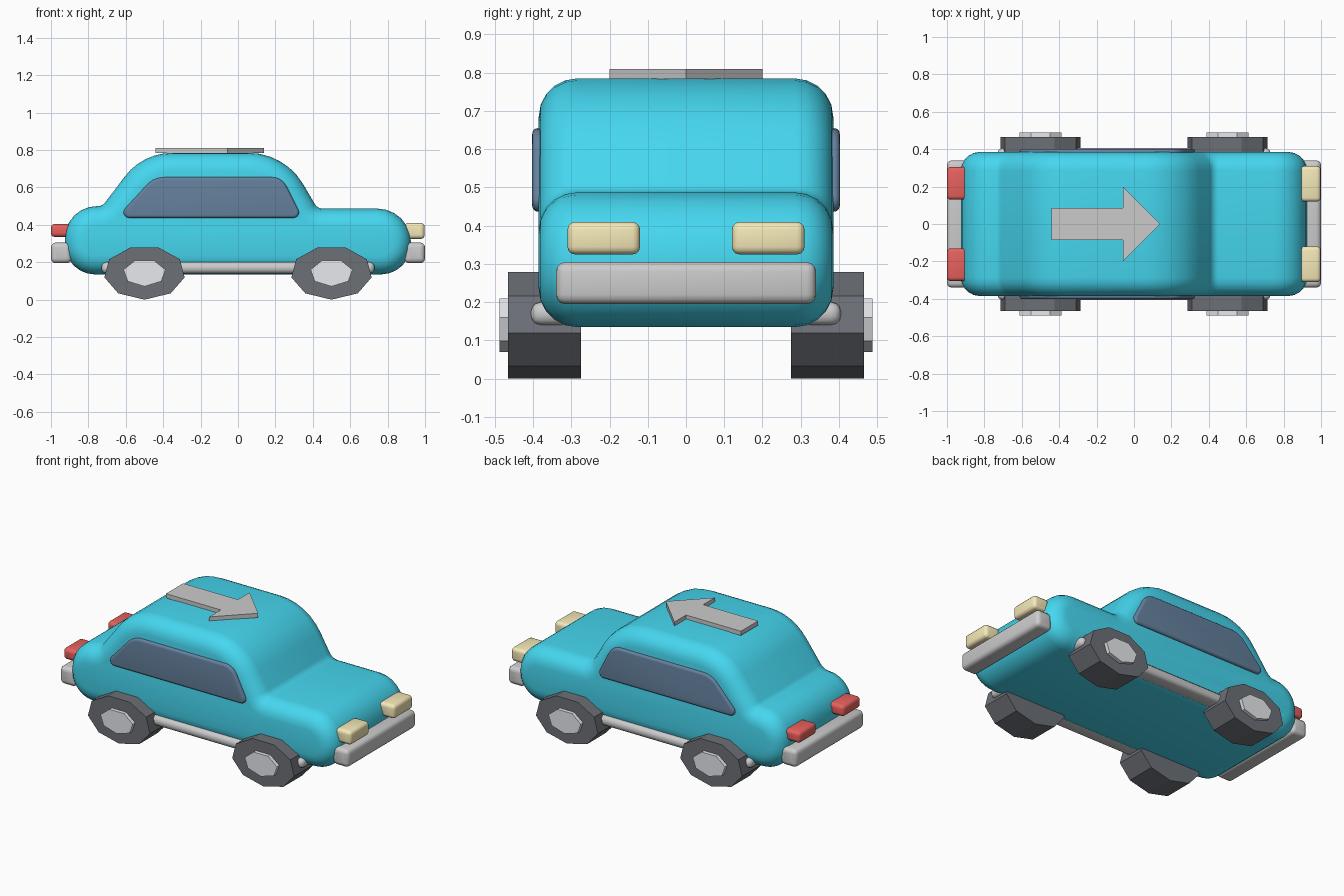
import bpy
import math
from mathutils import Vector

if "Cube" in bpy.data.objects:
    bpy.data.objects.remove(bpy.data.objects["Cube"])


def material(name, rgb):
    m = bpy.data.materials.new(name)
    m.diffuse_color = (*rgb, 1)
    m.use_nodes = True
    m.node_tree.nodes["Principled BSDF"].inputs["Base Color"].default_value = m.diffuse_color
    return m


BLUE = material("body_blue", (0.06, 0.68, 0.87))
GLASS = material("dark_glass", (0.13, 0.22, 0.34))
RUBBER = material("rubber", (0.15, 0.16, 0.18))
HUB = material("hub_silver", (0.80, 0.82, 0.85))
YELLOW = material("lamp_yellow", (0.92, 0.82, 0.48))
RED = material("lamp_red", (0.80, 0.12, 0.11))


def make(name, verts, faces, mat=None, smooth=False):
    mesh = bpy.data.meshes.new(name)
    mesh.from_pydata(verts, [], faces)
    mesh.update()
    ob = bpy.data.objects.new(name, mesh)
    bpy.context.collection.objects.link(ob)
    if mat:
        mesh.materials.append(mat)
    if smooth:
        bpy.ops.object.select_all(action='DESELECT')
        ob.select_set(True)
        bpy.context.view_layer.objects.active = ob
        bpy.ops.object.shade_smooth_by_angle(angle=math.radians(40))
    return ob


def rounded(corners, inset, segs):
    """Counter-clockwise outline of (x, z, radius) corners, inset and filleted."""
    pts = [Vector(c[:2]) for c in corners]
    out = []
    for i, p in enumerate(pts):
        a = (p - pts[i - 1]).normalized()
        b = (pts[(i + 1) % len(pts)] - p).normalized()
        n1, n2 = Vector((-a.y, a.x)), Vector((-b.y, b.x))
        mitre = (n1 + n2) / (1 + n1.dot(n2))
        turn = math.atan2(a.x * b.y - a.y * b.x, a.dot(b))
        s = 1 if turn > 0 else -1
        r = max(corners[i][2] - s * inset, 0.004)
        centre = p + mitre * (inset + s * r)
        start = math.atan2(-s * n1.y, -s * n1.x)
        for k in range(segs + 1):
            t = start + turn * k / segs
            out.append(centre + r * Vector((math.cos(t), math.sin(t))))
    return out


def soft_slab(name, corners, y0, y1, soft, mat, segs=5, rim=5):
    """Side profile extruded along y, with rounded rims on both ends."""
    rings = []
    for k in range(rim + 1):
        t = math.pi / 2 * k / rim
        rings.append((y0 + soft * (1 - math.sin(t)), soft * (1 - math.cos(t))))
    rings = rings[::-1]
    rings = [(y0 + y1 - y, d) for y, d in rings][::-1] + []
    rings = [(y0 + y1 - y, d) for y, d in rings]
    rings = sorted(rings + [(y0 + y1 - y, d) for y, d in rings])
    verts = []
    for y, d in rings:
        verts += [(p.x, y, p.y) for p in rounded(corners, d, segs)]
    n = len(verts) // len(rings)
    faces = [tuple(range(n)), tuple(range(len(verts) - 1, len(verts) - n - 1, -1))]
    for r in range(len(rings) - 1):
        for i in range(n):
            j = (i + 1) % n
            faces.append((r * n + j, r * n + i, (r + 1) * n + i, (r + 1) * n + j))
    return make(name, verts, faces, mat, True)


def soft_box(name, lo, hi, bevel, mat=None):
    x0, y0, z0 = lo
    x1, y1, z1 = hi
    c = [(x0, z0, bevel), (x1, z0, bevel), (x1, z1, bevel), (x0, z1, bevel)]
    return soft_slab(name, c, y0, y1, bevel, mat, 3, 3)


def squashed_wheel(name, n, cx, cz, rx, rz, y0, y1, mat):
    """Flat-sided n-gon prism along y with one corner at the bottom."""
    ring = [(cx + rx * math.sin(2 * math.pi * k / n),
             cz - rz * math.cos(2 * math.pi * k / n)) for k in range(n)]
    verts = [(x, y0, z) for x, z in ring] + [(x, y1, z) for x, z in ring]
    faces = [tuple(range(n)), tuple(range(2 * n - 1, n - 1, -1))]
    faces += [((i + 1) % n, i, n + i, n + (i + 1) % n) for i in range(n)]
    return make(name, verts, faces, mat)


# Body shell
soft_slab("car_body", [
    (-0.925, 0.135, 0.16), (0.925, 0.135, 0.16), (0.925, 0.487, 0.18),
    (0.425, 0.487, 0.05), (0.25, 0.785, 0.34), (-0.51, 0.785, 0.32),
    (-0.725, 0.50, 0.05), (-0.925, 0.50, 0.17)], -0.385, 0.385, 0.10, BLUE, 6)

# Bumpers
soft_box("front_bumper", (0.89, -0.34, 0.195), (1.0, 0.34, 0.305), 0.025)
soft_box("rear_bumper", (-1.0, -0.34, 0.195), (-0.89, 0.34, 0.305), 0.025)

pane = [(-0.65, 0.437, 0.03), (0.345, 0.437, 0.03),
        (0.235, 0.655, 0.09), (-0.45, 0.655, 0.13)]
for side, s in (("right", -1), ("left", 1)):
    def span(a, b):
        return (min(s * a, s * b), max(s * a, s * b))

    # Side windows
    y0, y1 = span(0.36, 0.402)
    soft_slab(side + "_window", pane, y0, y1, 0.015, GLASS)

    # Sills
    y0, y1 = span(0.30, 0.405)
    soft_box(side + "_sill", (-0.73, y0, 0.14), (0.73, y1, 0.20), 0.025)

    # Head and tail lamps
    y0, y1 = span(0.12, 0.31)
    soft_box(side + "_headlight", (0.89, y0, 0.325), (0.998, y1, 0.41), 0.02, YELLOW)
    y0, y1 = span(0.13, 0.305)
    soft_box(side + "_tail_light", (-1.0, y0, 0.335), (-0.89, y1, 0.405), 0.02, RED)

    # Tyres and hubs
    for end, cx in (("front", 0.5), ("rear", -0.5)):
        y0, y1 = span(0.275, 0.465)
        squashed_wheel(f"{end}_{side}_tyre", 9, cx, 0.144, 0.218, 0.144, y0, y1, RUBBER)
        y0, y1 = span(0.40, 0.488)
        squashed_wheel(f"{end}_{side}_hub", 7, cx, 0.144, 0.115, 0.0735, y0, y1, HUB)

# Roof arrow
arrow = [(-0.44, -0.085), (-0.06, -0.085), (-0.06, -0.2), (0.14, 0),
         (-0.06, 0.2), (-0.06, 0.085), (-0.44, 0.085)]
n = len(arrow)
make("roof_arrow", [(x, y, 0.783) for x, y in arrow] + [(x, y, 0.81) for x, y in arrow],
     [tuple(range(n - 1, -1, -1)), tuple(range(n, 2 * n))]
     + [(i, (i + 1) % n, n + (i + 1) % n, n + i) for i in range(n)])
